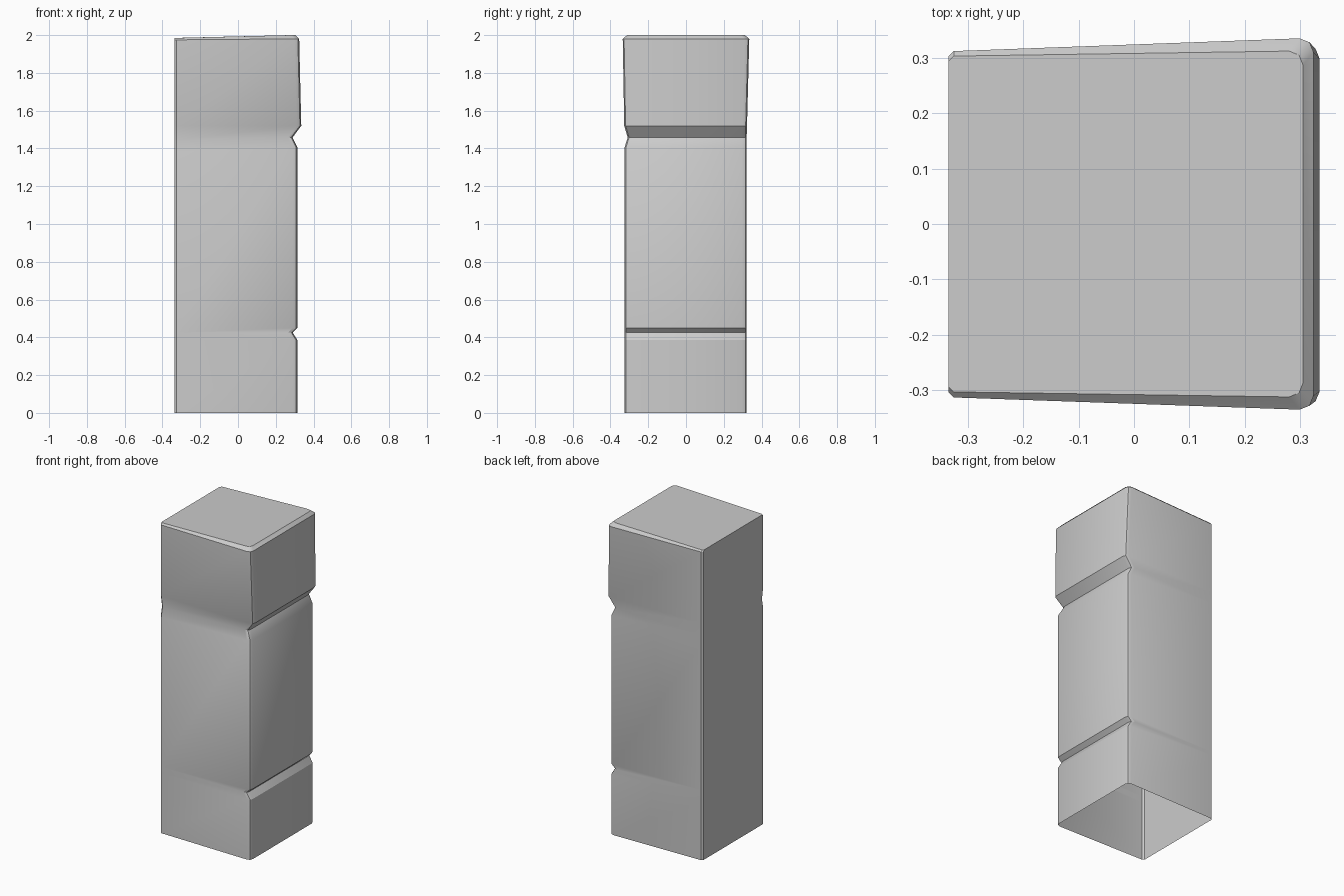
import bpy, bmesh, math

if "Cube" in bpy.data.objects:
    bpy.data.objects.remove(bpy.data.objects["Cube"])

LEFT = -0.335


def ring(zl, zr, xr, fl, fr, bl, br, c=0.025, cl=0.01, left=LEFT):
    """Rounded four-corner section: l/r = left/right end, f/b = front/back y."""
    k = c * 0.29
    return [
        (left, fl + cl, zl), (left + cl, fl, zl),
        (xr - c, fr, zr), (xr - k, fr + k, zr), (xr, fr + c, zr),
        (xr, br - c, zr), (xr - k, br - k, zr), (xr - c, br, zr),
        (left + cl, bl, zl), (left, bl - cl, zl),
    ]


# Sections from the open foot up to the flared head
sections = [
    ring(0.00, 0.00, 0.315, -0.313, -0.325, 0.311, 0.321),
    # lower groove, right face only
    ring(0.385, 0.385, 0.315, -0.313, -0.325, 0.311, 0.321),
    ring(0.425, 0.425, 0.290, -0.313, -0.325, 0.311, 0.321),
    ring(0.45, 0.45, 0.315, -0.313, -0.325, 0.311, 0.321),
    # upper groove, front and right faces
    ring(1.385, 1.405, 0.315, -0.313, -0.325, 0.311, 0.321),
    ring(1.445, 1.458, 0.289, -0.300, -0.309, 0.311, 0.321),
    ring(1.52, 1.52, 0.335, -0.313, -0.327, 0.311, 0.323),
    # flared head and chamfered top rim
    ring(1.975, 1.98, 0.324, -0.313, -0.335, 0.312, 0.335),
    ring(1.985, 2.00, 0.305, -0.303, -0.312, 0.303, 0.312),
]

bm = bmesh.new()
rings = [[bm.verts.new(p) for p in s] for s in sections]
n = len(rings[0])
for a, b in zip(rings, rings[1:]):
    for i in range(n):
        j = (i + 1) % n
        bm.faces.new((a[i], a[j], b[j], b[i]))
bm.faces.new(rings[-1])  # top; the foot stays open

mesh = bpy.data.meshes.new("post")
bm.to_mesh(mesh)
bm.free()
post = bpy.data.objects.new("post", mesh)
bpy.context.collection.objects.link(post)

bpy.context.view_layer.objects.active = post
post.select_set(True)
bpy.ops.object.shade_smooth_by_angle(angle=math.radians(30))
